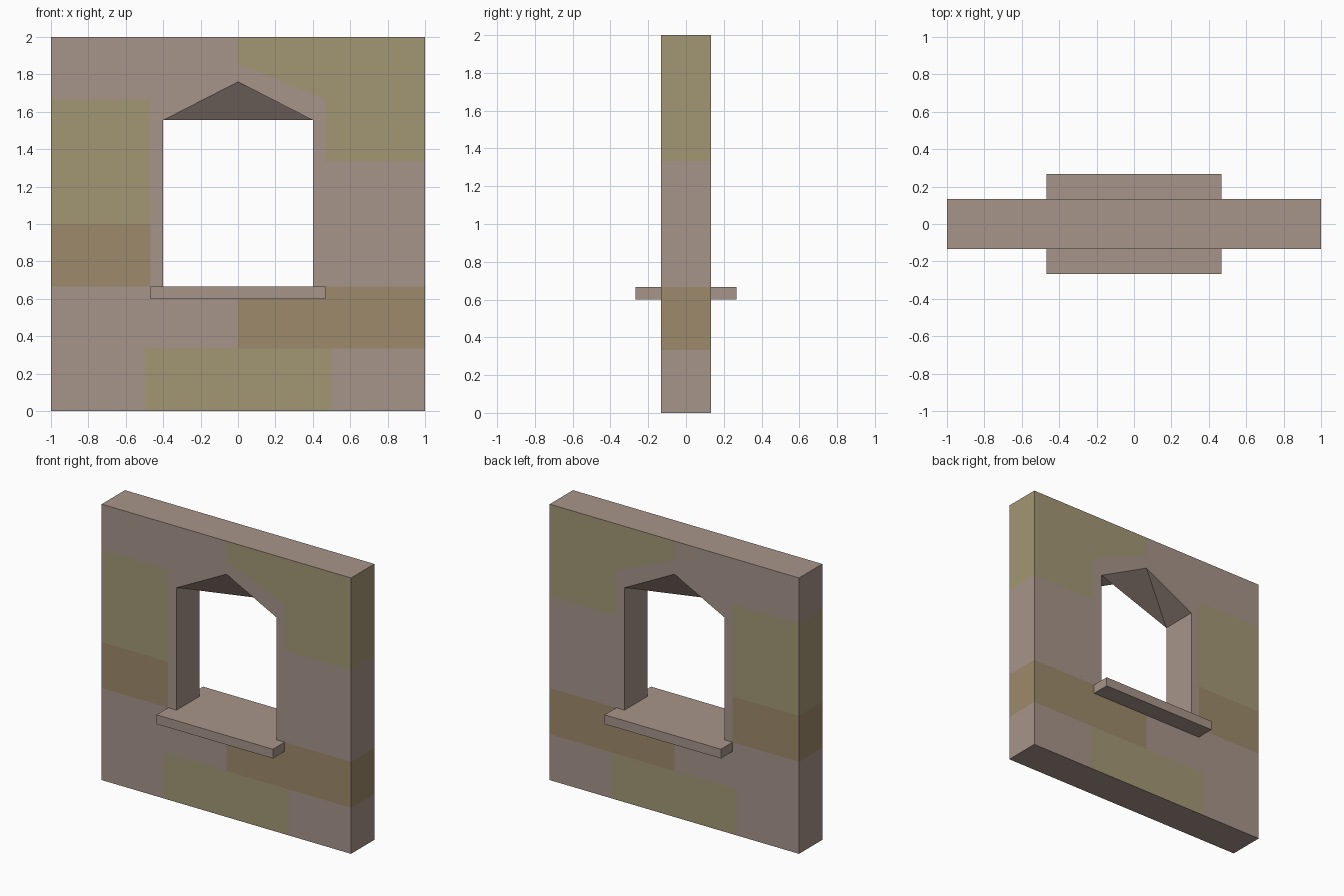
import bpy, bmesh

if "Cube" in bpy.data.objects:
    bpy.data.objects.remove(bpy.data.objects["Cube"])

D = 0.133                         # half wall thickness
HW, SPRING, PEAK, SILL = 0.4, 1.555, 1.76, 0.667
FX = 0.467                        # outer edge of window surround
T = 1 / 3                         # course height


def material(name, rgb):
    m = bpy.data.materials.new(name)
    m.diffuse_color = (*rgb, 1)
    m.use_nodes = True
    m.node_tree.nodes["Principled BSDF"].inputs["Base Color"].default_value = m.diffuse_color
    return m


MATS = [material("stone", (0.39, 0.30, 0.255)),
        material("olive_stone", (0.365, 0.31, 0.175)),
        material("brown_stone", (0.34, 0.255, 0.148))]


def finish(bm, name):
    me = bpy.data.meshes.new(name)
    bm.to_mesh(me)
    bm.free()
    for m in MATS:
        me.materials.append(m)
    ob = bpy.data.objects.new(name, me)
    bpy.context.collection.objects.link(ob)
    return ob


def rect(x0, z0, x1, z1):
    return [(x0, z0), (x1, z0), (x1, z1), (x0, z1)]


# Stones of the wall face as (material, counter-clockwise x/z outline)
STONES = [
    (0, rect(-1, 0, -.5, T)), (1, rect(-.5, 0, .5, T)), (0, rect(.5, 0, 1, T)),
    (0, rect(-1, T, 0, SILL)), (2, rect(0, T, 1, SILL)),
    (2, rect(-1, SILL, -FX, 1)), (1, rect(-1, 1, -FX, 5 * T)),
    (0, rect(FX, SILL, 1, 4 * T)),
    # right window surround
    (0, [(HW, SILL), (FX, SILL), (FX, 5 * T), (0, 1.855), (0, PEAK), (HW, SPRING)]),
    # upper right stone
    (1, [(0, 1.855), (FX, 5 * T), (FX, 4 * T), (1, 4 * T), (1, 2), (0, 2)]),
    # left surround joined with upper left stone
    (0, [(-FX, SILL), (-HW, SILL), (-HW, SPRING), (0, PEAK), (0, 2), (-1, 2),
         (-1, 5 * T), (-FX, 5 * T)]),
]

bm = bmesh.new()


def face(points, mat=0):
    f = bm.faces.new([bm.verts.new(p) for p in points])
    f.material_index = mat


# Front and back stones, plus the outer ends and window jambs
for mat, outline in STONES:
    face([(x, -D, z) for x, z in outline], mat)
    face([(x, D, z) for x, z in reversed(outline)], mat)
    for (ax, az), (bx, bz) in zip(outline, outline[1:] + outline[:1]):
        end = ax == bx and abs(ax) == 1
        jamb = ax == bx and abs(ax) == HW
        cap = az == bz and az in (0, 2)
        if end or jamb or cap:
            face([(ax, -D, az), (ax, D, az), (bx, D, bz), (bx, -D, bz)],
                 mat if end else 0)

# Faceted window head: both gables slope down to a diagonal crease
rb, rf = (HW, D, SPRING), (HW, -D, SPRING)
lb, lf = (-HW, D, SPRING), (-HW, -D, SPRING)
pb, pf = (0, D, PEAK), (0, -D, PEAK)
for tri in ((rb, rf, pf), (rb, pf, lf), (rb, lf, pb), (pb, lf, lb)):
    face(tri)
bmesh.ops.remove_doubles(bm, verts=bm.verts, dist=1e-4)
finish(bm, "wall")

# Window sill running through the wall
bm = bmesh.new()
bmesh.ops.create_cube(bm, size=1)
bmesh.ops.scale(bm, vec=(2 * FX, 0.534, SILL - 0.6), verts=bm.verts)
sill = finish(bm, "window_sill")
sill.location.z = (SILL + 0.6) / 2
